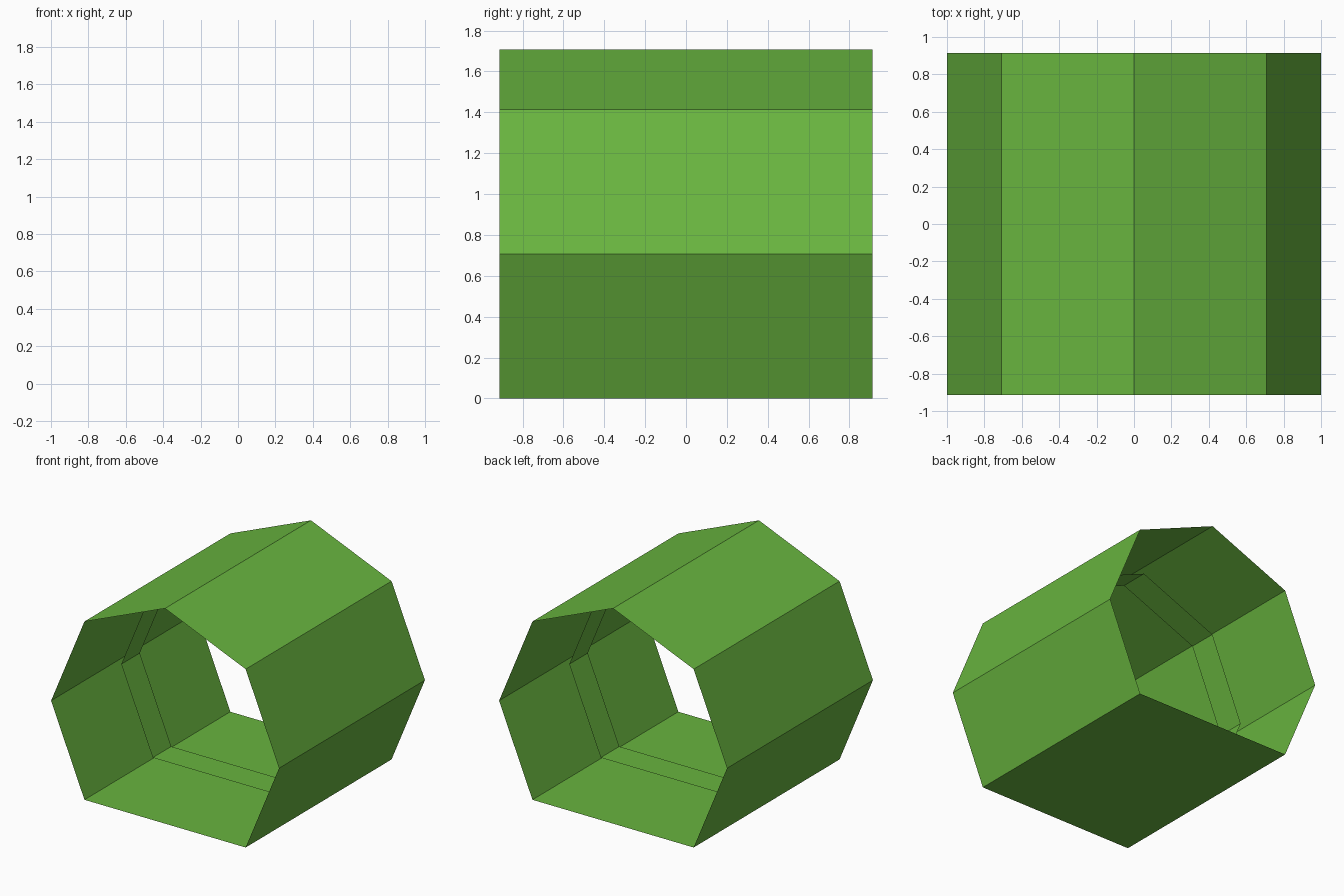
import bpy, bmesh, math

if "Cube" in bpy.data.objects:
    bpy.data.objects.remove(bpy.data.objects["Cube"])

green = bpy.data.materials.new("leaf_green")
green.diffuse_color = (0.14, 0.46, 0.05, 1.0)
green.use_nodes = True
green.node_tree.nodes["Principled BSDF"].inputs["Base Color"].default_value = green.diffuse_color

CENTRE_Z = math.sqrt(0.5)


def open_tube(name, radius, half_length):
    """Open sheet tube along y: an octagon whose lowest corner is cut flat."""
    bm = bmesh.new()
    rings = []
    for y in (-half_length, half_length):
        ring = []
        for i in range(7):
            a = math.radians(-45 + 45 * i)
            ring.append(bm.verts.new((radius * math.cos(a), y,
                                      CENTRE_Z + radius * math.sin(a))))
        rings.append(ring)
    front, back = rings
    for i in range(7):
        j = (i + 1) % 7
        bm.faces.new((front[i], front[j], back[j], back[i]))
    mesh = bpy.data.meshes.new(name)
    bm.to_mesh(mesh)
    bm.free()
    mesh.materials.append(green)
    obj = bpy.data.objects.new(name, mesh)
    bpy.context.collection.objects.link(obj)
    return obj


# Outer shell, open at both ends
open_tube("outer_shell", 1.0, 0.914)

# Narrow band floating just inside the shell at mid length
open_tube("inner_band", 0.943, 0.116)
